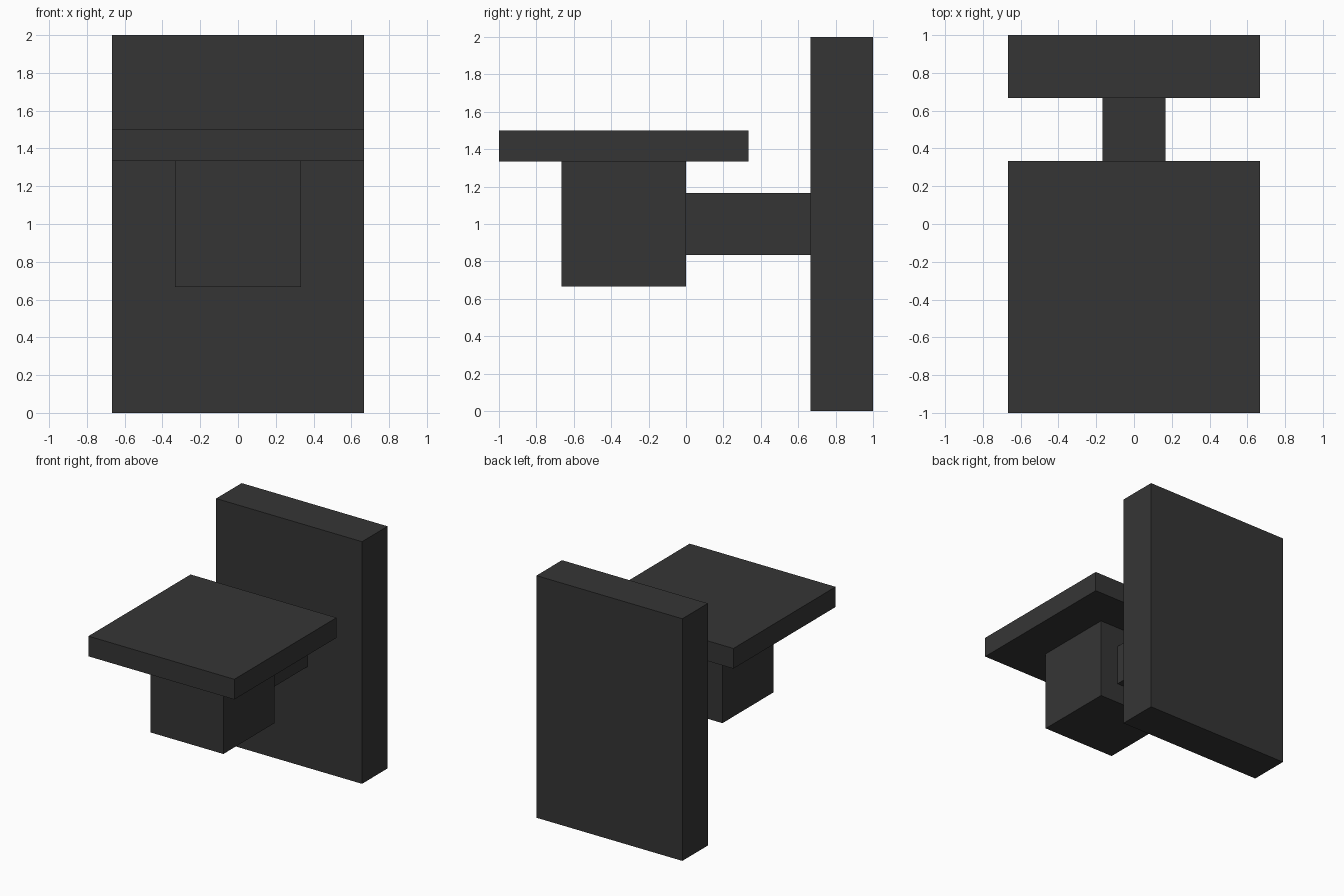
import bpy
import bmesh
from mathutils import Vector

if "Cube" in bpy.data.objects:
    bpy.data.objects.remove(bpy.data.objects["Cube"])

dark = bpy.data.materials.new("dark grey")
dark.diffuse_color = (0.036, 0.036, 0.036, 1.0)
dark.use_nodes = True
dark.node_tree.nodes["Principled BSDF"].inputs["Base Color"].default_value = dark.diffuse_color

U = 1 / 6  # design module: every size is a multiple of this


def box(name, lo, hi):
    """Axis-aligned box between two corners given in modules."""
    lo, hi = Vector(lo) * U, Vector(hi) * U
    centre, size = (lo + hi) / 2, hi - lo
    bm = bmesh.new()
    bmesh.ops.create_cube(bm, size=1)
    bmesh.ops.scale(bm, vec=size, verts=bm.verts)
    mesh = bpy.data.meshes.new(name)
    bm.to_mesh(mesh)
    bm.free()
    mesh.materials.append(dark)
    obj = bpy.data.objects.new(name, mesh)
    obj.location = centre
    bpy.context.collection.objects.link(obj)
    return obj


# Upright panel at the back
box("back_panel", (-4, 4, 0), (4, 6, 12))
# Short arm joining panel and block
box("connecting_arm", (-1, 0, 5), (1, 4, 7))
# Cube under the top plate
box("support_block", (-2, -4, 4), (2, 0, 8))
# Flat square plate on the block
box("top_plate", (-4, -6, 8), (4, 2, 9))
